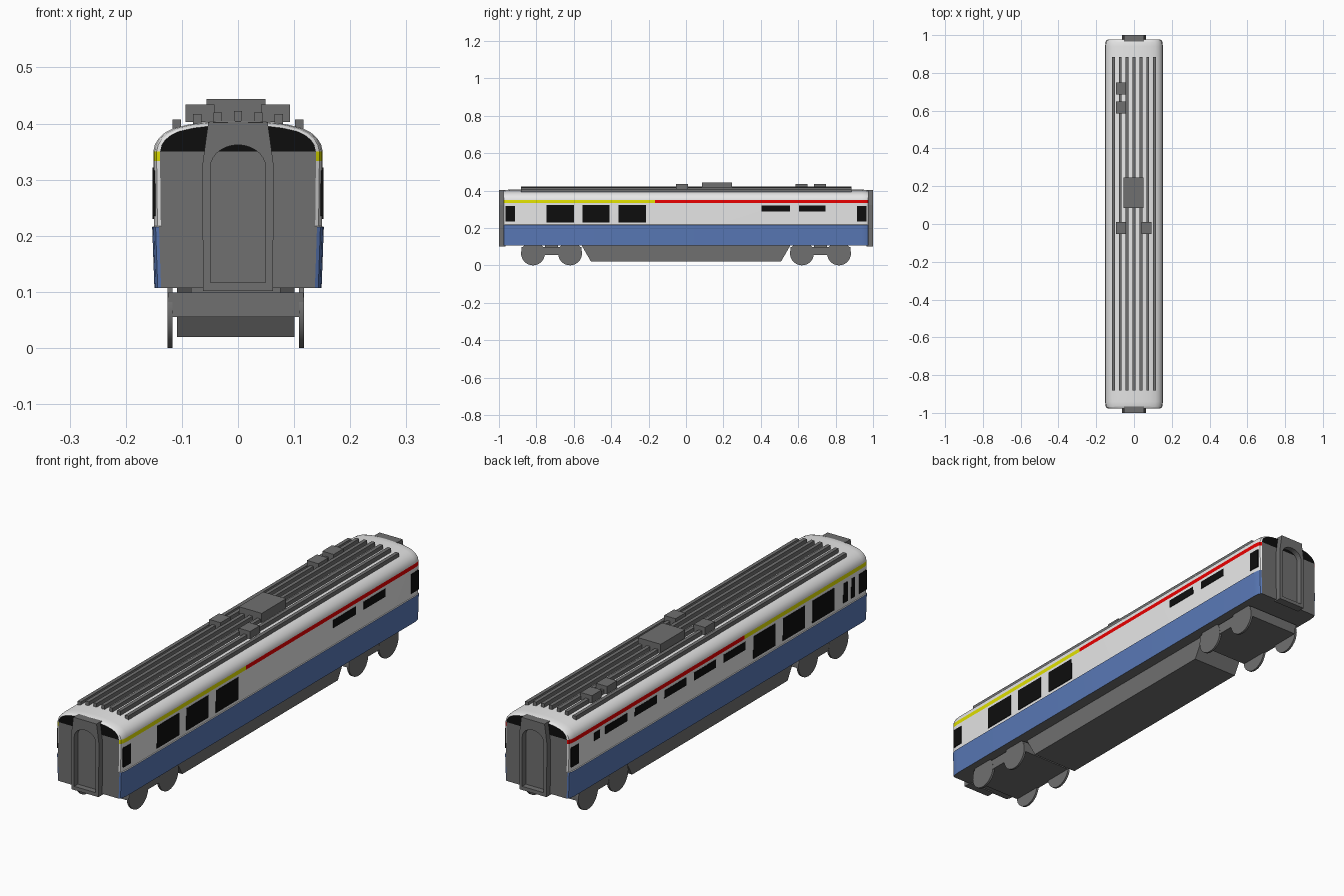
import bpy, bmesh, math

if "Cube" in bpy.data.objects:
    bpy.data.objects.remove(bpy.data.objects["Cube"])


def material(name, rgb):
    m = bpy.data.materials.new(name)
    m.diffuse_color = (*rgb, 1)
    m.use_nodes = True
    m.node_tree.nodes["Principled BSDF"].inputs["Base Color"].default_value = m.diffuse_color
    return m


WHITE = material("white_paint", (0.85, 0.85, 0.85))
BLUE = material("blue_paint", (0.10, 0.19, 0.47))
GREY = material("dark_grey", (0.16, 0.16, 0.16))
BLACK = material("black_glass", (0.004, 0.004, 0.004))
YELLOW = material("yellow_stripe", (0.75, 0.75, 0.0))
RED = material("red_stripe", (0.85, 0.0, 0.0))


def finish(bm, name, mats, smooth=None):
    bmesh.ops.recalc_face_normals(bm, faces=bm.faces)
    me = bpy.data.meshes.new(name)
    bm.to_mesh(me)
    bm.free()
    ob = bpy.data.objects.new(name, me)
    bpy.context.collection.objects.link(ob)
    for m in mats:
        me.materials.append(m)
    if smooth:
        bpy.ops.object.select_all(action='DESELECT')
        ob.select_set(True)
        bpy.context.view_layer.objects.active = ob
        bpy.ops.object.shade_smooth_by_angle(angle=math.radians(smooth))
    return ob


def box(name, x, y, z, mat, taper=0.0):
    """Box from ranges; taper shortens the bottom at both y ends."""
    bm = bmesh.new()
    bmesh.ops.create_cube(bm, size=1)
    for v in bm.verts:
        low = v.co.z < 0
        ys = 1 if v.co.y > 0 else -1
        v.co = (x[v.co.x > 0], y[v.co.y > 0] - (ys * taper if low else 0), z[v.co.z > 0])
    return finish(bm, name, [mat])


# Body shell: half cross-section from sill to ridge, swept along y
half = [(0.149, 0.107), (0.153, 0.216), (0.1495, 0.217), (0.151, 0.333), (0.151, 0.350),
        (0.148, 0.363), (0.141, 0.374), (0.130, 0.384), (0.114, 0.392), (0.085, 0.399),
        (0.045, 0.404), (0.0, 0.405)]
profile = half + [(-x, z) for x, z in reversed(half[:-1])]
BREAK = -0.165   # where the stripe changes colour
stations = [(-0.976, 0.92, 0.86), (-0.972, 0.96, 0.92), (-0.962, 0.985, 0.97), (-0.94, 1, 1),
            (BREAK, 1, 1), (0.94, 1, 1), (0.962, 0.985, 0.97), (0.972, 0.96, 0.92), (0.976, 0.92, 0.86)]
bm = bmesh.new()
rings = []
for y, sx, sz in stations:
    rings.append([bm.verts.new((x * sx, y, z if z <= 0.35 else 0.35 + (z - 0.35) * sz))
                  for x, z in profile])
n = len(profile)
for a, b in zip(rings, rings[1:]):
    for i in range(n):
        j = (i + 1) % n
        f = bm.faces.new((a[i], a[j], b[j], b[i]))
        k = min(i, n - 2 - i)
        if i == n - 1:
            f.material_index = 2                       # floor
        elif k == 0:
            f.material_index = 1                       # blue lower side
        elif k == 3:                                   # stripe
            f.material_index = 4 if f.calc_center_median().y < BREAK else 5
for r in (rings[0], rings[-1]):
    bm.faces.new(r[:5] + r[n - 5:]).material_index = 2  # end wall
    bm.faces.new(r[4:n - 4]).material_index = 3         # dark band above it
finish(bm, "body_shell", [WHITE, BLUE, GREY, BLACK, YELLOW, RED], 25)

# Windows: (y start, y end, z bottom, z top) for each side
low, tall, door = (0.288, 0.321), (0.230, 0.322), (0.235, 0.316)
right = [(-0.745, -0.60, tall), (-0.553, -0.41, tall), (-0.36, -0.215, tall),
         (0.405, 0.555, low), (0.605, 0.747, low), (-0.964, -0.915, door), (0.915, 0.964, door)]
left = [(0.60 - 0.193 * i, 0.743 - 0.193 * i, low) for i in range(5)]
left += [(-0.368 - 0.193 * i, -0.225 - 0.193 * i, tall) for i in range(3)]
left += [(0.78, 0.815, low), (-0.84, -0.813, door), (-0.888, -0.865, door),
         (-0.964, -0.915, door), (0.915, 0.964, door)]
for side, wins in ((1, right), (-1, left)):
    for y0, y1, z in wins:
        box("window", sorted((side * 0.147, side * 0.1522)), (y0, y1), z, BLACK)

# Gangway frames: tapered outline with an arched opening
outer = [(-0.062, 0.102), (0.062, 0.102), (0.064, 0.322), (0.053, 0.402), (-0.053, 0.402), (-0.064, 0.322)]
inner = [(-0.049, 0.117), (0.049, 0.117)]
inner += [(0.049 * math.cos(t * math.pi / 14), 0.322 + 0.040 * math.sin(t * math.pi / 14)) for t in range(15)]
for s in (-1, 1):
    bm = bmesh.new()
    for loop in (outer, inner):
        vs = [bm.verts.new((x, s * 0.965, z)) for x, z in loop]
        for i, v in enumerate(vs):
            bm.edges.new((v, vs[(i + 1) % len(vs)]))
    bmesh.ops.triangle_fill(bm, edges=bm.edges[:], use_beauty=True)
    ext = bmesh.ops.extrude_face_region(bm, geom=bm.faces[:])
    for v in ext["geom"]:
        if isinstance(v, bmesh.types.BMVert):
            v.co.y = s * 1.0
    finish(bm, "gangway_frame", [GREY])

# Roof ribs, lower toward the sides
for i in range(-3, 4):
    x = i * 0.0363
    top = (0.422, 0.420, 0.417, 0.407)[abs(i)]
    box("roof_rib", (x - 0.0075, x + 0.0075), (-0.882, 0.885), (0.385, top), GREY)

# Roof equipment
box("roof_unit_large", (-0.056, 0.049), (0.085, 0.245), (0.405, 0.444), GREY)
for x, y in ((-0.068, 0.717), (-0.068, 0.617), (-0.068, -0.022), (0.067, -0.022)):
    box("roof_unit_small", (x - 0.026, x + 0.026), (y - 0.032, y + 0.032), (0.403, 0.434), GREY)

# Underfloor equipment and bogies (set slightly off centre)
CX = -0.004
box("underfloor_case", (CX - 0.105, CX + 0.105), (-0.56, 0.56), (0.02, 0.11), GREY, 0.052)
for s in (-1, 1):
    yc = s * 0.719
    box("bogie_frame", (CX - 0.121, CX + 0.121), (yc - 0.16, yc + 0.16), (0.055, 0.099), GREY)
    box("bogie_pivot", (CX - 0.08, CX + 0.08), (yc - 0.035, yc + 0.035), (0.095, 0.11), GREY)
    for dy in (-0.099, 0.099):
        for sx in (-1, 1):
            bm = bmesh.new()
            bmesh.ops.create_cone(bm, cap_ends=True, segments=28, radius1=0.064, radius2=0.064, depth=0.009)
            for v in bm.verts:
                v.co = (CX + sx * 0.117 + v.co.z, yc + dy + v.co.x, 0.064 + v.co.y)
            finish(bm, "wheel", [GREY], 30)
